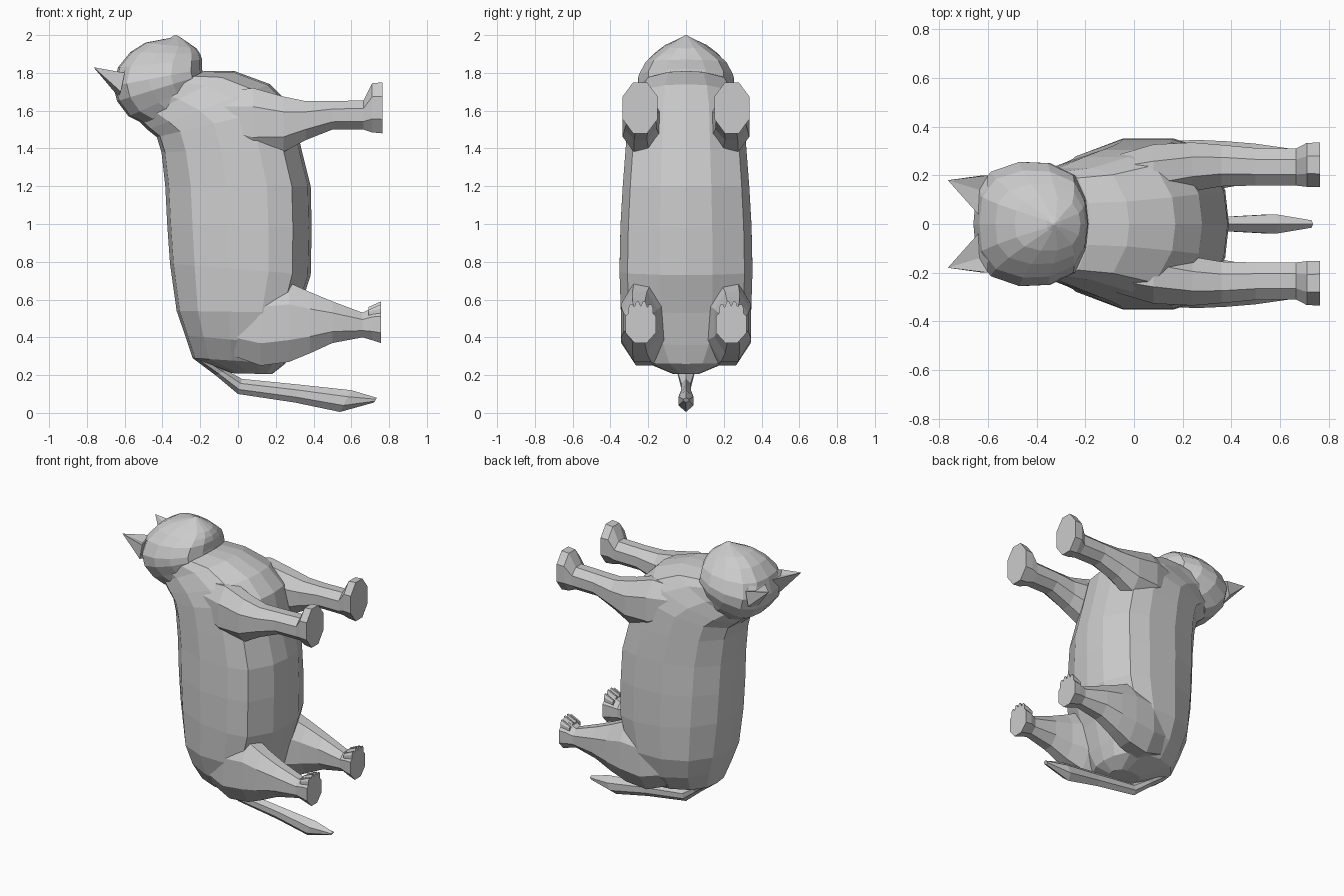
import bpy
import bmesh

if "Cube" in bpy.data.objects:
    bpy.data.objects.remove(bpy.data.objects["Cube"], do_unlink=True)

fur = bpy.data.materials.new("plain grey")
fur.use_nodes = True
grey = (0.6, 0.6, 0.6, 1)
fur.diffuse_color = grey
fur.node_tree.nodes["Principled BSDF"].inputs["Base Color"].default_value = grey

# Half cross-sections: (position between the two ends, share of the half width)
BODY = [(-1, 0), (-.95, .42), (-.65, .8), (-.15, 1), (.4, 1), (.74, .88), (.96, .4), (1, 0)]
HEAD = [(-1, 0), (-.95, .5), (-.7, .84), (-.2, 1), (.3, .98), (.75, .78), (.95, .4), (1, 0)]
LIMB = [(-1, .4), (-.45, 1), (.45, 1), (1, .4)]
TAIL = [(-1, 0), (-.4, 1), (.4, 1), (1, 0)]


def finish(name, bm, mirrored):
    """Turn a bmesh into a flat shaded object, mirrored across y if it is paired."""
    bmesh.ops.recalc_face_normals(bm, faces=bm.faces)
    mesh = bpy.data.meshes.new(name)
    bm.to_mesh(mesh)
    bm.free()
    mesh.materials.append(fur)
    obj = bpy.data.objects.new(name, mesh)
    bpy.context.collection.objects.link(obj)
    if mirrored:
        mirror = obj.modifiers.new("Mirror", 'MIRROR')
        mirror.use_axis = (False, True, False)
        mirror.use_mirror_merge = False
    return obj


def loft(name, profile, rings, mirrored=False):
    """Skin rings given as (x, z) of one end, (x, z) of the other, half width, centre y."""
    bm = bmesh.new()
    outline = profile + [(u, -v) for u, v in reversed(profile) if v > 0]
    loops = []
    for (ax, az), (bx, bz), width, centre in rings:
        loop = []
        for u, v in outline:
            t = (u + 1) / 2
            loop.append(bm.verts.new((ax + (bx - ax) * t, centre + v * width, az + (bz - az) * t)))
        loops.append(loop)
    count = len(outline)
    for low, high in zip(loops, loops[1:]):
        for i in range(count):
            j = (i + 1) % count
            bm.faces.new((low[i], low[j], high[j], high[i]))
    bm.faces.new(loops[0])
    bm.faces.new(loops[-1])
    return finish(name, bm, mirrored)


def limb(name, stations):
    """A paired leg along x, from (x, low z, high z, half width, centre y)."""
    rings = [((x, low), (x, high), width, y) for x, low, high, width, y in stations]
    return loft(name, LIMB, rings, mirrored=True)


# Trunk, from the rump up to the neck
loft("body", BODY, [
    ((-.03, .21), (.18, .205), .07, 0),
    ((-.24, .29), (.25, .26), .22, 0),
    ((-.28, .41), (.28, .36), .3, 0),
    ((-.325, .54), (.32, .53), .345, 0),
    ((-.36, .79), (.385, .73), .352, 0),
    ((-.375, 1), (.39, .98), .347, 0),
    ((-.385, 1.2), (.385, 1.2), .335, 0),
    ((-.405, 1.38), (.335, 1.4), .32, 0),
    ((-.43, 1.46), (.28, 1.63), .305, 0),
    ((-.48, 1.5), (.17, 1.74), .275, 0),
    ((-.53, 1.55), (-.02, 1.81), .23, 0),
    ((-.56, 1.6), (-.18, 1.81), .215, 0),
])

# Head, from the nape to the nose
loft("head", HEAD, [
    ((-.5, 1.53), (-.16, 1.7), .2, 0),
    ((-.58, 1.57), (-.18, 1.75), .225, 0),
    ((-.64, 1.65), (-.185, 1.79), .255, 0),
    ((-.66, 1.73), (-.19, 1.82), .255, 0),
    ((-.635, 1.83), (-.19, 1.87), .22, 0),
    ((-.57, 1.91), (-.2, 1.9), .165, 0),
    ((-.49, 1.96), (-.22, 1.93), .11, 0),
    ((-.36, 1.985), (-.3, 1.985), .03, 0),
    ((-.335, 2), (-.325, 2), .004, 0),
])

# Ears with a hollow front
bm = bmesh.new()
tip = bm.verts.new((-.765, .18, 1.83))
rim = [bm.verts.new(p) for p in (
    (-.6, .2, 1.8), (-.62, .2, 1.7), (-.63, .11, 1.67), (-.64, .04, 1.8), (-.6, .06, 1.86))]
hollow = bm.verts.new((-.635, .14, 1.79))
for a, b in zip(rim, rim[1:4]):
    bm.faces.new((tip, a, b))
for a, b in ((tip, rim[0]), (rim[3], tip), (rim[4], rim[3]), (rim[0], rim[4])):
    bm.faces.new((hollow, a, b))
bm.faces.new(rim)
finish("ears", bm, True)

# Legs, from inside the trunk to the sole
limb("front_legs", [
    (-.08, 1.42, 1.7, .08, .2),
    (.08, 1.36, 1.72, .115, .212),
    (.24, 1.38, 1.675, .1, .235),
    (.36, 1.445, 1.65, .085, .24),
    (.5, 1.5, 1.65, .077, .235),
    (.665, 1.5, 1.655, .076, .234),
    (.71, 1.485, 1.745, .09, .243),
    (.765, 1.48, 1.75, .092, .243),
])
limb("hind_legs", [
    (-.02, .3, .66, .1, .2),
    (.12, .25, .68, .13, .212),
    (.27, .27, .69, .115, .23),
    (.38, .315, .64, .095, .245),
    (.5, .37, .59, .08, .25),
    (.66, .4, .53, .062, .245),
    (.71, .385, .555, .075, .24),
    (.757, .37, .565, .08, .24),
])

# Toes along the upper edge of each hind paw
for index in range(4):
    y = .19 + index * .033
    top = .575 + .015 * (index in (1, 2))
    loft(f"hind_toe_{index + 1}", LIMB, [
        ((.69, .51), (.69, top - .03), .012, y),
        ((.757, .5), (.757, top), .016, y),
    ], mirrored=True)

# Tail, bent under the rump
loft("tail", TAIL, [
    ((-.24, .29), (-.14, .27), .075, 0),
    ((-.12, .2), (-.06, .225), .045, 0),
    ((0, .1), (.02, .18), .024, 0),
    ((.3, .055), (.32, .15), .026, 0),
    ((.54, .005), (.6, .12), .04, 0),
    ((.72, .055), (.735, .08), .015, 0),
])
